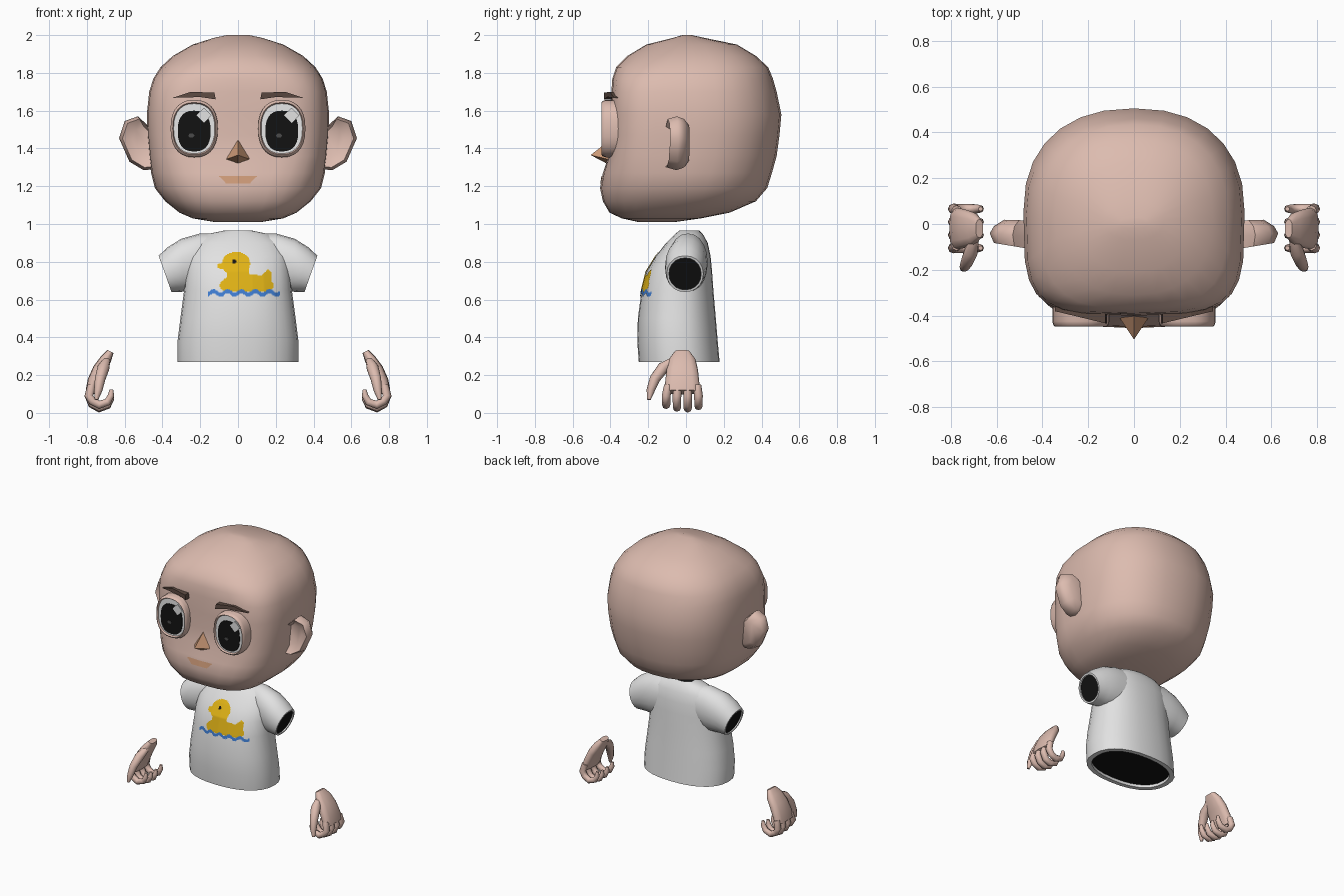
import bpy, bmesh
from math import sin, cos, pi, radians
from mathutils import Vector as V
from mathutils.bvhtree import BVHTree

cube = bpy.data.objects.get("Cube")
if cube:
    bpy.data.objects.remove(cube)


def material(name, r, g, b):
    m = bpy.data.materials.new(name)
    m.use_nodes = True
    m.diffuse_color = (r, g, b, 1)
    bsdf = m.node_tree.nodes["Principled BSDF"]
    bsdf.inputs["Base Color"].default_value = (r, g, b, 1)
    bsdf.inputs["Roughness"].default_value = 0.8
    return m


skin = material("skin", 0.72, 0.50, 0.43)
cloth = material("light cloth", 0.76, 0.76, 0.76)
white = material("eye white", 0.88, 0.88, 0.88)
black = material("black", 0.006, 0.006, 0.006)
brown = material("brow brown", 0.11, 0.07, 0.055)
tan = material("tan", 0.62, 0.33, 0.19)
yellow = material("duck yellow", 0.75, 0.45, 0.008)
blue = material("water blue", 0.05, 0.21, 0.66)
grey = material("dark grey", 0.07, 0.07, 0.07)


def finish(name, bm, mats, angle):
    bmesh.ops.recalc_face_normals(bm, faces=bm.faces)
    mesh = bpy.data.meshes.new(name)
    bm.to_mesh(mesh)
    bm.free()
    for m in mats:
        mesh.materials.append(m)
    ob = bpy.data.objects.new(name, mesh)
    bpy.context.collection.objects.link(ob)
    bpy.ops.object.select_all(action='DESELECT')
    ob.select_set(True)
    bpy.context.view_layer.objects.active = ob
    if angle:
        bpy.ops.object.shade_smooth_by_angle(angle=radians(angle))
    return ob


def loft(name, rings, mats, side=1, caps=(0, 0), angle=50):
    """Skin a closed surface over rings of points; side=-1 mirrors it."""
    bm = bmesh.new()
    rows = [[bm.verts.new((p[0] * side, p[1], p[2])) for p in r] for r in rings]
    n = len(rows[0])
    for a, b in zip(rows, rows[1:]):
        for i in range(n):
            j = (i + 1) % n
            bm.faces.new((a[i], a[j], b[j], b[i]))
    for row, index in zip((rows[0], rows[-1]), caps):
        bm.faces.new(row).material_index = index
    return finish(name, bm, mats, angle)


def ring(c, u, v, e=2, e_neg=None, n=28):
    """Superellipse around c; e_neg is the exponent on the -v half."""
    c, u, v = V(c), V(u), V(v)
    pts = []
    for i in range(n):
        a = 2 * pi * i / n
        k = 2 / (e_neg if e_neg and sin(a) < 0 else e)
        pts.append(c + u * abs(cos(a)) ** k * (1 if cos(a) > 0 else -1)
                   + v * abs(sin(a)) ** k * (1 if sin(a) > 0 else -1))
    return pts


def level(z, half, front, back, e=2.3, e_front=None):
    return ring((0, (front + back) / 2, z), (half, 0, 0),
                (0, (back - front) / 2, 0), e, e_front)


def tube(name, path, radii, mat, side):
    """Round limb along a path, bending in any direction."""
    path = [V(p) for p in path]
    rings = []
    for i, (p, r) in enumerate(zip(path, radii)):
        d = (path[min(i + 1, len(path) - 1)] - path[max(i - 1, 0)]).normalized()
        u = d.cross(V((0, 1, 0.01))).normalized()
        rings.append(ring(p, u * r, d.cross(u) * r, n=8))
    return loft(name, rings, [mat], side)


def decal(name, target, x0, x1, z0, z1, cell, rule, mats):
    """Thin painted patch draped on the front of target, coloured by rule."""
    tree = BVHTree.FromPolygons([v.co for v in target.data.vertices],
                                [p.vertices for p in target.data.polygons])
    bm, cache = bmesh.new(), {}

    def vert(i, j):
        if (i, j) not in cache:
            x, z = x0 + i * cell, z0 + j * cell
            hit = tree.ray_cast(V((x, -2, z)), V((0, 1, 0)))[0]
            cache[i, j] = bm.verts.new((x, hit.y - 0.004, z))
        return cache[i, j]
    for i in range(round((x1 - x0) / cell)):
        for j in range(round((z1 - z0) / cell)):
            index = rule(x0 + (i + 0.5) * cell, z0 + (j + 0.5) * cell)
            if index is not None:
                quad = [vert(i, j), vert(i + 1, j), vert(i + 1, j + 1), vert(i, j + 1)]
                bm.faces.new(quad).material_index = index
    return finish(name, bm, mats, 60)


# Head: stacked levels, flatter in front and rounder behind
head = loft("head", [level(*r) for r in (
    (1.01, 0.12, -0.25, -0.06, 2.3, 2.5), (1.03, 0.24, -0.34, 0.08, 2.3, 2.8),
    (1.06, 0.31, -0.405, 0.23, 2.3, 3), (1.12, 0.385, -0.44, 0.37, 2.3, 3),
    (1.19, 0.44, -0.455, 0.43, 2.3, 3), (1.27, 0.46, -0.44, 0.455, 2.3, 3.3),
    (1.36, 0.47, -0.41, 0.48, 2.3, 4), (1.47, 0.48, -0.40, 0.495, 2.3, 4),
    (1.58, 0.483, -0.40, 0.505, 2.3, 4), (1.7, 0.47, -0.395, 0.48, 2.3, 4),
    (1.77, 0.448, -0.39, 0.46, 2.3, 3.5), (1.83, 0.41, -0.37, 0.435, 2.3, 3),
    (1.89, 0.345, -0.31, 0.37), (1.95, 0.24, -0.21, 0.27),
    (1.985, 0.13, -0.07, 0.10), (2.0, 0.06, -0.02, 0.03))], [skin])

# Mouth
decal("mouth", head, -0.1, 0.1, 1.215, 1.255, 0.005,
      lambda x, z: 0 if abs(x) < 0.065 + (z - 1.215) * 0.9 else None, [tan])

# Nose: faceted pyramid
bm = bmesh.new()
top, left, low, right, tip = [bm.verts.new(p) for p in (
    (0, -0.39, 1.455), (0.07, -0.40, 1.34), (0, -0.41, 1.315),
    (-0.07, -0.40, 1.34), (0, -0.505, 1.365))]
for a, b in ((top, left), (left, low), (low, right), (right, top)):
    bm.faces.new((a, b, tip))
bm.faces.new((top, right, low, left))
finish("nose", bm, [tan], 0)

EAR = ((0.44, 1.5), (0.475, 1.52), (0.53, 1.57), (0.6, 1.545), (0.63, 1.455),
       (0.575, 1.33), (0.5, 1.285), (0.44, 1.29))


def ear_ring(scale, y, lean):
    return [(0.45 + (x - 0.45) * scale, y + lean * (x - 0.45),
             1.43 + (z - 1.43) * scale) for x, z in EAR]


for s, label in ((1, "left"), (-1, "right")):
    # Eye: raised lid ring around an inset white, then thin painted plates
    cx, cz = 0.232, 1.505

    def oval(k, y):
        return ring((cx, y, cz), (0.125 * k, 0, 0), (0, 0, 0.152 * k), 2.4)
    loft(label + "_eye", [oval(1, -0.32), oval(1, -0.425), oval(0.96, -0.442),
                          oval(0.91, -0.447), oval(0.87, -0.434)],
         [skin, white], s, (0, 1))
    ex = cx * s

    def plate(part, x, z, w, h, y, mat, e=2, n=28):
        loft(label + part, [ring((x, y + d, z), (w, 0, 0), (0, 0, h), e, n=n)
                            for d in (0.005, 0)], [mat], angle=30)
    plate("_pupil", ex, 1.492, 0.087, 0.108, -0.438, black, 2.5)
    plate("_eye_shine", ex + 0.052, 1.575, 0.04, 0.04, -0.442, cloth, n=4)
    plate("_eye_glint", ex - 0.015, 1.468, 0.017, 0.012, -0.442, grey, n=6)

    # Brow: arched slab following the forehead
    brow = ((0.345, 1.668), (0.25, 1.7), (0.125, 1.695), (0.118, 1.66), (0.2, 1.672))
    loft(label + "_brow", [[(x, y + max(0, x - 0.12) * 0.24, z) for x, z in brow]
                           for y in (-0.36, -0.435)], [brown], s, angle=20)

    # Ear: cupped wedge
    loft(label + "_ear", [ear_ring(0.65, 0.015, 0.02), ear_ring(0.9, -0.01, 0),
                          ear_ring(1, -0.055, 0.08), ear_ring(0.9, -0.11, 0.15),
                          ear_ring(0.6, -0.075, 0.1)], [skin], s)

    # Sleeve: rings given by top and bottom points, with a dark opening
    sleeve = []
    for tx, tz, bx, bz, depth, y in (
            (0.10, 0.95, 0.15, 0.66, 0.09, 0.02), (0.2, 0.95, 0.24, 0.64, 0.105, 0.01),
            (0.3, 0.922, 0.285, 0.642, 0.11, 0), (0.375, 0.875, 0.32, 0.64, 0.105, -0.005),
            (0.42, 0.832, 0.352, 0.64, 0.097, -0.005), (0.416, 0.82, 0.356, 0.652, 0.085, -0.005),
            (0.406, 0.82, 0.346, 0.652, 0.085, -0.005)):
        t, b = V((tx, y, tz)), V((bx, y, bz))
        sleeve.append(ring((t + b) / 2, (t - b) / 2, (0, depth, 0), 2.1, n=20))
    loft(label + "_sleeve", sleeve, [cloth, black], s, (0, 1))

    # Hand: slanted palm, four curled fingers and a thumb
    palm = [ring((x, y, z), (t, 0, t * 0.5), (0, w, 0), 2.6, n=12)
            for x, y, z, t, w in (
                (0.675, -0.02, 0.325, 0.016, 0.04), (0.70, -0.02, 0.285, 0.027, 0.07),
                (0.735, -0.02, 0.23, 0.031, 0.083), (0.765, -0.02, 0.165, 0.030, 0.09),
                (0.782, -0.02, 0.11, 0.024, 0.093))]
    loft(label + "_palm", palm, [skin], s)
    for i, finger in enumerate(("index", "middle", "ring", "little")):
        y, lift = -0.105 + i * 0.057, (0.018, 0.004, 0, 0.012)[i]
        tube(f"{label}_{finger}_finger",
             [(0.775, y * 0.9, 0.145), (0.79, y, 0.09), (0.772, y, 0.045 + lift),
              (0.735, y, 0.024 + lift), (0.69, y, 0.04 + lift),
              (0.672, y, 0.075 + lift), (0.67, y, 0.105 + lift)],
             (0.022, 0.023, 0.022, 0.022, 0.02, 0.017, 0.01), skin, s)
    tube(label + "_thumb",
         [(0.695, -0.06, 0.28), (0.712, -0.12, 0.24), (0.73, -0.165, 0.18),
          (0.74, -0.187, 0.12), (0.75, -0.197, 0.07)],
         (0.02, 0.032, 0.028, 0.022, 0.01), skin, s)

# Shirt body, from the neck hole down to a hollow hem
shirt = loft("shirt_body", [level(*r) for r in (
    (0.95, 0.065, -0.025, 0.06), (0.965, 0.075, -0.035, 0.07),
    (0.945, 0.17, -0.06, 0.09), (0.9, 0.23, -0.105, 0.115),
    (0.83, 0.268, -0.16, 0.13), (0.75, 0.278, -0.21, 0.138),
    (0.65, 0.285, -0.235, 0.145), (0.5, 0.305, -0.255, 0.158),
    (0.38, 0.32, -0.258, 0.168), (0.27, 0.32, -0.25, 0.178),
    (0.27, 0.285, -0.22, 0.148), (0.29, 0.285, -0.22, 0.148))],
    [cloth, black], caps=(1, 1))


def duck(x, z):
    """Eye, water band, then head, beak, body and tail."""
    def inside(cx, cz, w, h):
        return ((x - cx) / w) ** 2 + ((z - cz) / h) ** 2 < 1
    if inside(-0.02, 0.802, 0.01, 0.01):
        return 2
    if -0.16 < x < 0.22 and abs(z - 0.635 - 0.009 * sin(x * 85)) < 0.011:
        return 1
    neck = -0.06 < x < 0.055 and 0.7 < z < 0.76
    tail = 0.1 < x < 0.175 and 0.69 < z < 0.76 - abs(x - 0.16) * 0.9
    if z > 0.64 and (inside(-0.01, 0.79, 0.075, 0.063) or inside(-0.08, 0.778, 0.03, 0.017)
                     or inside(0.045, 0.675, 0.142, 0.06) or neck or tail):
        return 0


decal("duck_print", shirt, -0.168, 0.232, 0.612, 0.862, 0.005, duck, [yellow, blue, black])
